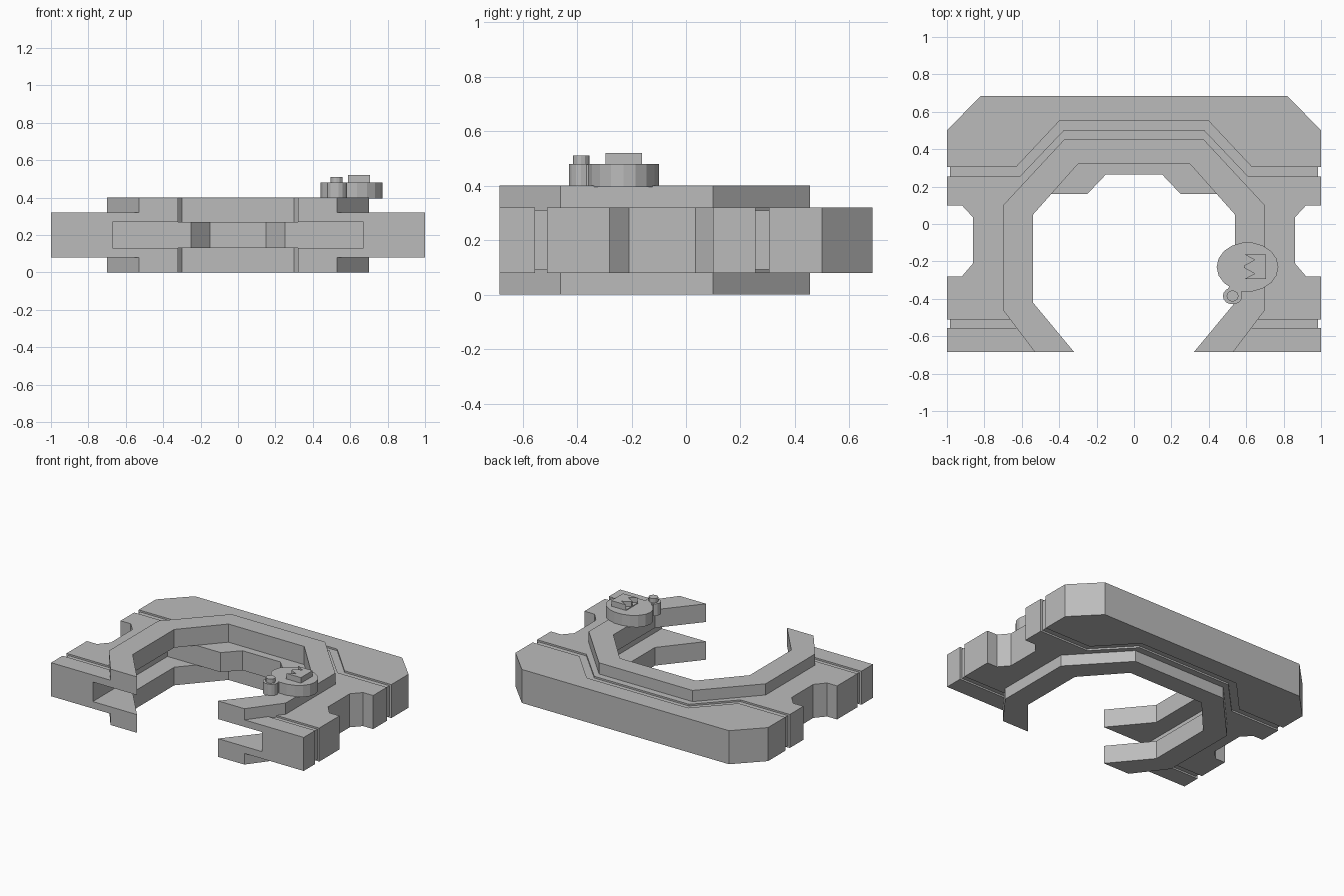
import bpy, bmesh, math

if "Cube" in bpy.data.objects:
    bpy.data.objects.remove(bpy.data.objects["Cube"], do_unlink=True)

grey = bpy.data.materials.new("plain_grey")
grey.use_nodes = True
grey.diffuse_color = (0.5, 0.5, 0.5, 1)
grey.node_tree.nodes["Principled BSDF"].inputs["Base Color"].default_value = grey.diffuse_color


def prism(name, outline, low, high):
    """Extrude a flat outline upward from low to high."""
    bm = bmesh.new()
    base = bm.faces.new([bm.verts.new((x, y, low)) for x, y in outline])
    result = bmesh.ops.extrude_face_region(bm, geom=[base])
    for v in result["geom"]:
        if isinstance(v, bmesh.types.BMVert):
            v.co.z = high
    bmesh.ops.recalc_face_normals(bm, faces=bm.faces)
    mesh = bpy.data.meshes.new(name)
    bm.to_mesh(mesh)
    bm.free()
    mesh.materials.append(grey)
    obj = bpy.data.objects.new(name, mesh)
    bpy.context.collection.objects.link(obj)
    return obj


def both(half):
    """Mirror a right-hand path across x = 0 into one symmetric outline."""
    return half + [(-x, y) for x, y in reversed(half)]


def rect(x1, x2, y1, y2):
    return [(x1, y1), (x2, y1), (x2, y2), (x1, y2)]


def oval(cx, cy, rx, ry, sides):
    turn = math.tau / sides
    return [(cx + rx * math.cos(i * turn), cy + ry * math.sin(i * turn)) for i in range(sides)]


def carve(target, outline, low, high):
    cutter = prism("cutter", outline, low, high)
    cutter.hide_render = True
    mod = target.modifiers.new("cut", "BOOLEAN")
    mod.operation = "DIFFERENCE"
    mod.solver = "EXACT"
    mod.object = cutter
    bpy.context.view_layer.objects.active = target
    bpy.ops.object.modifier_apply(modifier=mod.name)
    bpy.data.objects.remove(cutter, do_unlink=True)


FRONT, BACK = -0.685, 0.685
BOTTOM, TOP = 0.08, 0.32

# Main C-shaped body with notched sides and chamfered back corners
outer = [(1, FRONT), (1, -0.28), (0.92, -0.28), (0.86, -0.21), (0.86, 0.035),
         (0.92, 0.1), (1, 0.1), (1, 0.5), (0.82, BACK)]
inner = [(0.5, FRONT), (0.65, -0.45), (0.65, 0.08), (0.35, 0.42)]
body = prism("body", both(outer) + list(reversed(both(inner))), BOTTOM, TOP)

# Raised ring running through the body, open at the front
ring_out = [(0.53, FRONT), (0.7, -0.46), (0.7, 0.1), (0.37, 0.455)]
ring_in = [(0.32, FRONT), (0.54, -0.42), (0.54, 0.05), (0.3, 0.32)]
ring = prism("ring", both(ring_out) + list(reversed(both(ring_in))), 0, 0.4)

# Shallow seams on both faces and the sides of the body
seam_out = [(1.1, 0.305), (0.63, 0.305), (0.4, 0.55)]
seam_in = [(1.1, 0.255), (0.61, 0.255), (0.375, 0.502)]
back_seam = both(seam_out) + list(reversed(both(seam_in)))
seams = [back_seam] + [rect(*xs, -0.555, -0.51) for xs in ((0.6, 1.1), (-1.1, -0.6))]
for seam in seams:
    carve(body, seam, TOP - 0.012, TOP + 0.1)
    carve(body, seam, BOTTOM - 0.1, BOTTOM + 0.012)
for y1, y2 in ((0.255, 0.305), (-0.555, -0.51)):
    for side in (1, -1):
        carve(body, rect(*sorted((side * 0.985, side * 1.1)), y1, y2), 0, 0.5)

# Wide flat slot entering from the front
for part in (body, ring):
    carve(part, rect(-0.67, 0.67, -0.8, 0.16), 0.13, 0.27)

# Tongue closing the slot, with a tapered notch
prism("slot_tongue", both([(0.32, 0.38), (0.445, 0.16), (0.25, 0.16), (0.15, 0.265)]), 0.13, 0.27)

# Dial, side post and neck on top of the ring
prism("dial", oval(0.607, -0.23, 0.165, 0.132, 18), 0.395, 0.48)
prism("side_post", oval(0.527, -0.385, 0.052, 0.045, 14), 0.395, 0.48)
prism("post_cap", oval(0.527, -0.385, 0.032, 0.03, 12), 0.475, 0.51)
prism("post_neck", [(0.5, -0.35), (0.56, -0.39), (0.6, -0.32), (0.53, -0.3)], 0.395, 0.478)

# Dial block with two wedge notches on its inner side
block = prism("dial_block", rect(0.587, 0.705, -0.295, -0.162), 0.475, 0.52)
for y in (-0.265, -0.192):
    carve(block, [(0.58, y - 0.035), (0.645, y), (0.58, y + 0.035)], 0.485, 0.6)
